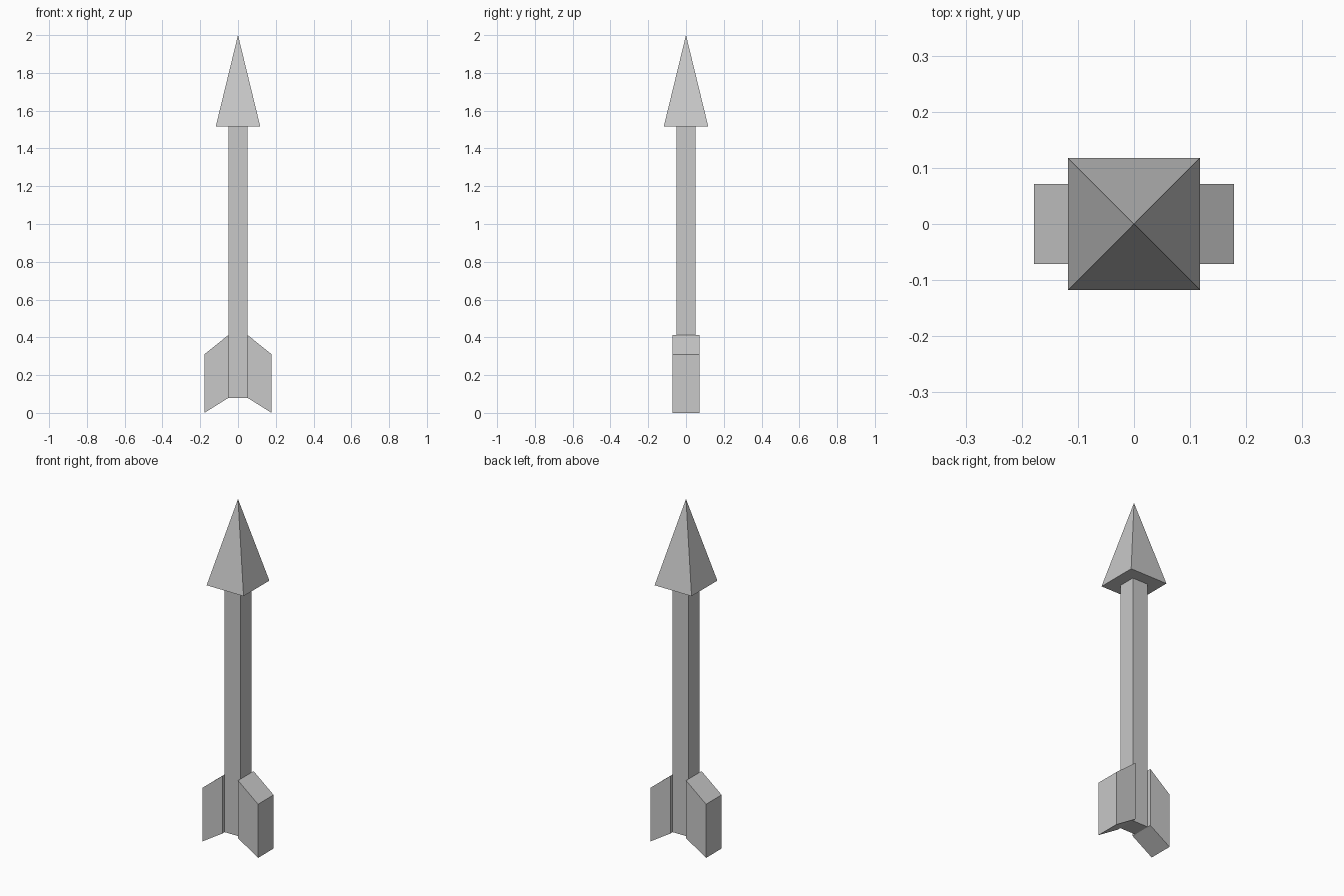
import bpy
import bmesh
from math import pi, sqrt
from mathutils import Matrix

cube = bpy.data.objects.get("Cube")
if cube:
    bpy.data.objects.remove(cube, do_unlink=True)

grey = bpy.data.materials.new("plain grey")
grey.use_nodes = True
colour = (0.58, 0.58, 0.58, 1)
grey.diffuse_color = colour
grey.node_tree.nodes["Principled BSDF"].inputs["Base Color"].default_value = colour

SHAFT = 0.05       # half width of the shaft
HEAD = 0.118       # half width of the head
HEAD_BASE = 1.515
FIN_TIP = 0.178
FIN_HALF = 0.071   # half thickness of a fin


def finish(name, bm):
    bmesh.ops.recalc_face_normals(bm, faces=bm.faces)
    mesh = bpy.data.meshes.new(name)
    bm.to_mesh(mesh)
    bm.free()
    mesh.materials.append(grey)
    obj = bpy.data.objects.new(name, mesh)
    bpy.context.collection.objects.link(obj)
    return obj


# Square shaft
bm = bmesh.new()
bottom, top = 0.08, HEAD_BASE
bmesh.ops.create_cube(bm, size=1, matrix=Matrix.Translation((0, 0, (bottom + top) / 2))
                      @ Matrix.Diagonal((2 * SHAFT, 2 * SHAFT, top - bottom, 1)))
finish("shaft", bm)

# Four-sided pointed head
bm = bmesh.new()
height = 2 - HEAD_BASE
bmesh.ops.create_cone(bm, cap_ends=True, segments=4, radius1=HEAD * sqrt(2), radius2=0,
                      depth=height, matrix=Matrix.Translation((0, 0, HEAD_BASE + height / 2))
                      @ Matrix.Rotation(pi / 4, 4, "Z"))
bmesh.ops.remove_doubles(bm, verts=bm.verts, dist=0.0001)
finish("arrow_head", bm)

# Swept fins, extruded from one side profile
profile = [(SHAFT, 0.08), (FIN_TIP, 0), (FIN_TIP, 0.31), (SHAFT, 0.413)]
for name, side in (("left_fin", 1), ("right_fin", -1)):
    bm = bmesh.new()
    face = bm.faces.new([bm.verts.new((side * x, -FIN_HALF, z)) for x, z in profile])
    result = bmesh.ops.extrude_face_region(bm, geom=[face])
    moved = [v for v in result["geom"] if isinstance(v, bmesh.types.BMVert)]
    bmesh.ops.translate(bm, verts=moved, vec=(0, 2 * FIN_HALF, 0))
    finish(name, bm)
